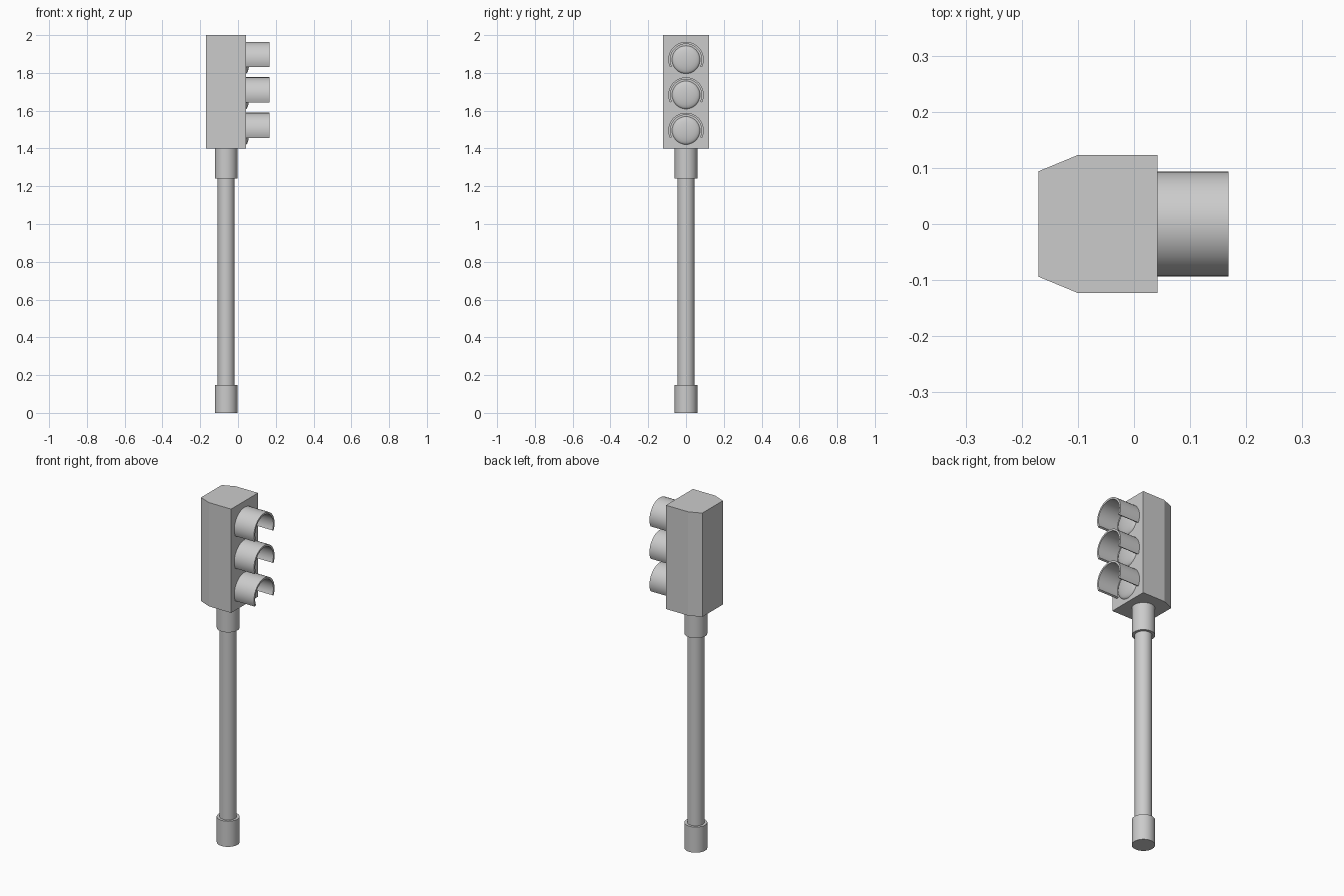
import bpy, bmesh, math

if "Cube" in bpy.data.objects:
    bpy.data.objects.remove(bpy.data.objects["Cube"])

POLE_X = -0.063
FACE_X = 0.042


def finish(name, bm, angle=40):
    bmesh.ops.recalc_face_normals(bm, faces=bm.faces)
    me = bpy.data.meshes.new(name)
    bm.to_mesh(me)
    bm.free()
    ob = bpy.data.objects.new(name, me)
    bpy.context.collection.objects.link(ob)
    bpy.ops.object.select_all(action='DESELECT')
    ob.select_set(True)
    bpy.context.view_layer.objects.active = ob
    if angle:
        bpy.ops.object.shade_smooth_by_angle(angle=math.radians(angle))
    return ob


def extrude_outline(name, points, offset, angle):
    """Solid prism from an outline moved along an offset."""
    bm = bmesh.new()
    face = bm.faces.new([bm.verts.new(p) for p in points])
    top = bmesh.ops.extrude_face_region(bm, geom=[face], use_keep_orig=True)
    verts = [g for g in top['geom'] if isinstance(g, bmesh.types.BMVert)]
    bmesh.ops.translate(bm, verts=verts, vec=offset)
    return finish(name, bm, angle)


def cylinder(name, radius, z0, z1):
    n = 32
    ring = [(POLE_X + radius * math.cos(2 * math.pi * i / n),
             radius * math.sin(2 * math.pi * i / n), z0) for i in range(n)]
    return extrude_outline(name, ring, (0, 0, z1 - z0), 40)


# Pole with collars at the foot and under the housing
cylinder("pole", 0.045, 0.14, 1.25)
cylinder("base_collar", 0.06, 0.0, 0.148)
cylinder("top_collar", 0.06, 1.24, 1.41)

# Signal housing with chamfered back
half = [(FACE_X, 0.123), (-0.10, 0.123), (-0.17, 0.094)]
outline = half + [(x, -y) for x, y in reversed(half)]
extrude_outline("housing", [(x, y, 1.4) for x, y in outline], (0, 0, 0.6), 15)


def visor(name, zc):
    """Curved hood open at the bottom."""
    n, start, end = 24, math.radians(-25), math.radians(205)
    arc = [start + (end - start) * i / n for i in range(n + 1)]
    pts = [(FACE_X - 0.004, 0.094 * math.cos(a), zc + 0.094 * math.sin(a)) for a in arc]
    pts += [(FACE_X - 0.004, 0.083 * math.cos(a), zc + 0.083 * math.sin(a)) for a in reversed(arc)]
    extrude_outline(name, pts, (0.168 - FACE_X + 0.004, 0, 0), 40)


def lens(name, zc):
    """Shallow dome, built by spinning a quarter profile."""
    bm = bmesh.new()
    prof = [(FACE_X + 0.018 * math.cos(t), 0, zc + 0.074 * math.sin(t))
            for t in (math.pi / 2 * i / 6 for i in range(7))]
    verts = [bm.verts.new(p) for p in prof]
    edges = [bm.edges.new(e) for e in zip(verts, verts[1:])]
    bmesh.ops.spin(bm, geom=verts + edges, cent=(0, 0, zc), axis=(1, 0, 0),
                   angle=2 * math.pi, steps=32, use_merge=True)
    bmesh.ops.remove_doubles(bm, verts=bm.verts, dist=1e-5)
    finish(name, bm, 60)


# Three lights, each a lens under a visor
for label, z in (("upper", 1.87), ("middle", 1.683), ("lower", 1.495)):
    visor(label + "_visor", z)
    lens(label + "_lens", z)
